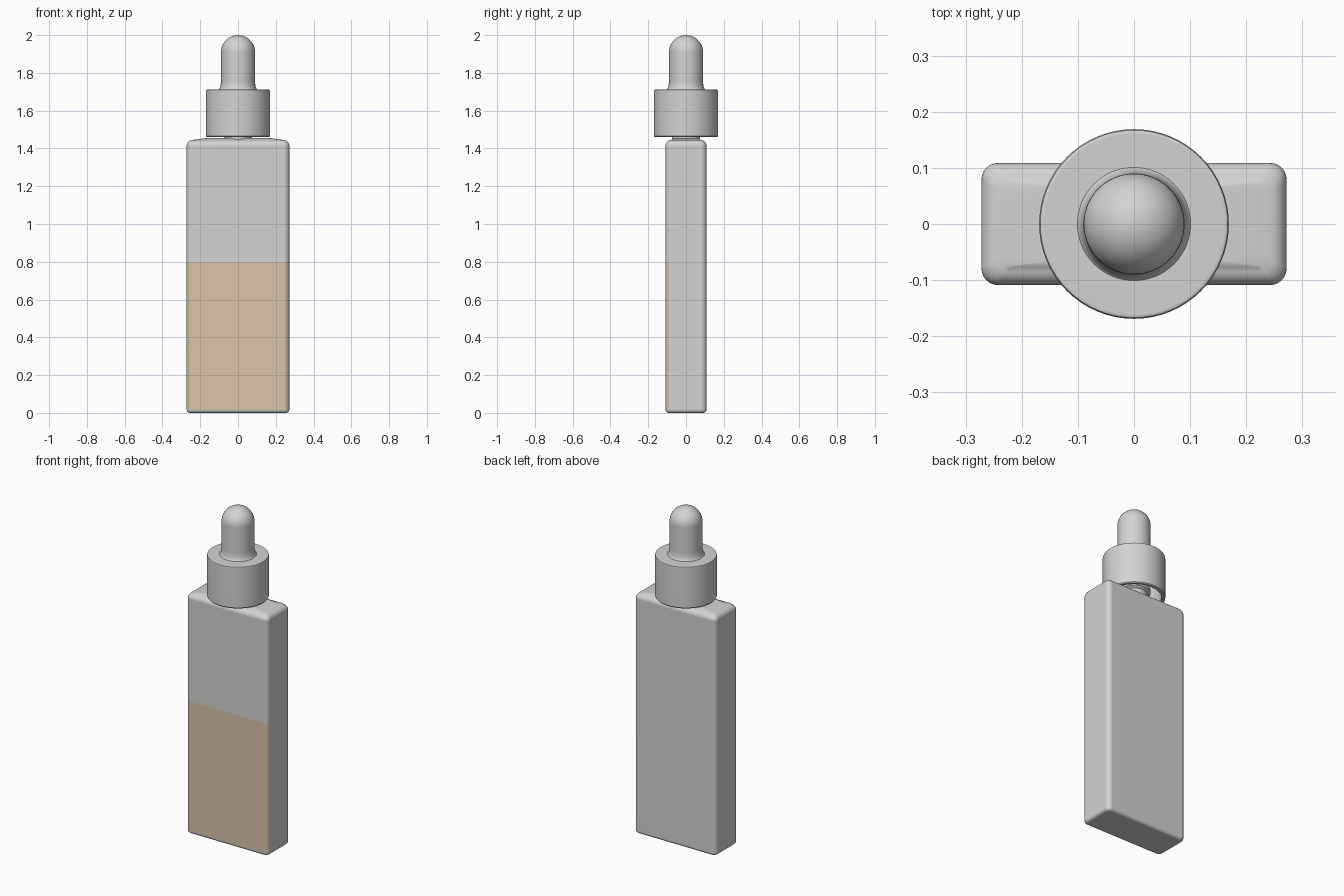
import bpy, bmesh, math

cube = bpy.data.objects.get("Cube")
if cube:
    bpy.data.objects.remove(cube, do_unlink=True)


def material(name, color):
    m = bpy.data.materials.new(name)
    m.use_nodes = True
    m.diffuse_color = color
    bsdf = next(n for n in m.node_tree.nodes if n.type == 'BSDF_PRINCIPLED')
    bsdf.inputs["Base Color"].default_value = color
    return m


GREY = material("light_grey", (0.65, 0.65, 0.64, 1))
BEIGE = material("label_beige", (0.69, 0.55, 0.40, 1))


def rounded_rect(hx, hy, r, z, steps=6):
    """Ring of points around a rectangle with rounded corners."""
    pts = []
    for q, (sx, sy) in enumerate([(1, 1), (-1, 1), (-1, -1), (1, -1)]):
        for i in range(steps + 1):
            a = math.pi / 2 * (q + i / steps)
            pts.append((sx * (hx - r) + r * math.cos(a),
                        sy * (hy - r) + r * math.sin(a), z))
    return pts


def circle(r, z, n=64):
    return [(r * math.cos(2 * math.pi * i / n),
             r * math.sin(2 * math.pi * i / n), z) for i in range(n)]


def loft(name, rings, rule=None):
    """Skin a stack of rings and close both ends."""
    bm = bmesh.new()
    rows = [[bm.verts.new(p) for p in ring] for ring in rings]
    n = len(rows[0])
    for low, high in zip(rows, rows[1:]):
        for i in range(n):
            j = (i + 1) % n
            bm.faces.new((low[i], low[j], high[j], high[i]))
    bm.faces.new(rows[0][::-1])
    bm.faces.new(rows[-1])
    bmesh.ops.recalc_face_normals(bm, faces=bm.faces)
    if rule:
        for f in bm.faces:
            f.material_index = int(rule(f))
    mesh = bpy.data.meshes.new(name)
    bm.to_mesh(mesh)
    bm.free()
    mesh.materials.append(GREY)
    if rule:
        mesh.materials.append(BEIGE)
    ob = bpy.data.objects.new(name, mesh)
    bpy.context.collection.objects.link(ob)
    bpy.ops.object.select_all(action='DESELECT')
    ob.select_set(True)
    bpy.context.view_layer.objects.active = ob
    bpy.ops.object.shade_smooth_by_angle(angle=math.radians(35))
    mod = ob.modifiers.new("clean_shading", 'WEIGHTED_NORMAL')
    mod.keep_sharp = True
    return ob


# Flat bottle with rounded edges and a slightly domed shoulder
HX, HY, R = 0.272, 0.109, 0.03
BASE, TOP, EDGE = 0.0, 1.445, 0.032
rings = []
for i in range(5):
    a = math.pi / 2 * i / 4
    d = 0.018 * (1 - math.sin(a))
    rings.append(rounded_rect(HX - d, HY - d, R - d, BASE + 0.018 * (1 - math.cos(a))))
rings.append(rounded_rect(HX, HY, R, 0.8))
for i in range(7):
    a = math.pi / 2 * i / 6
    d = EDGE * (1 - math.cos(a))
    rings.append(rounded_rect(HX - d, HY - d, R - d * 0.3, TOP - EDGE + EDGE * math.sin(a)))
rings.append(rounded_rect(0.16, 0.065, 0.02, 1.456))


# Label covers the lower front, including part of the rounded corners
def is_label(f):
    z = f.calc_center_median().z
    return f.normal.y < -0.3 and 0.018 < z < 0.8


loft("bottle_body", rings, is_label)

# Neck with a bead hidden in the cap
loft("bottle_neck", [circle(r, z) for r, z in
     [(0.075, 1.44), (0.075, 1.48), (0.09, 1.49), (0.09, 1.51), (0.075, 1.52), (0.075, 1.69)]])

# Hollow cap: up the inside, over the bottom rim, up the outside
loft("dropper_cap", [circle(r, z) for r, z in
     [(0.148, 1.69), (0.148, 1.463), (0.151, 1.46), (0.165, 1.46), (0.169, 1.465),
      (0.169, 1.703), (0.167, 1.709), (0.161, 1.712)]])

# Rubber bulb with a flared foot and a domed top
RB = 0.09
bulb = []
for i in range(7):
    a = math.pi / 2 * i / 6
    bulb.append((RB + 0.015 * (1 - math.sin(a)), 1.71 + 0.05 * (1 - math.cos(a))))
for i in range(12):
    a = math.pi / 2 * i / 12
    bulb.append((RB * math.cos(a), 2.0 - RB + RB * math.sin(a)))
bulb.append((0.002, 2.0))
loft("rubber_bulb", [circle(r, z) for r, z in bulb])
